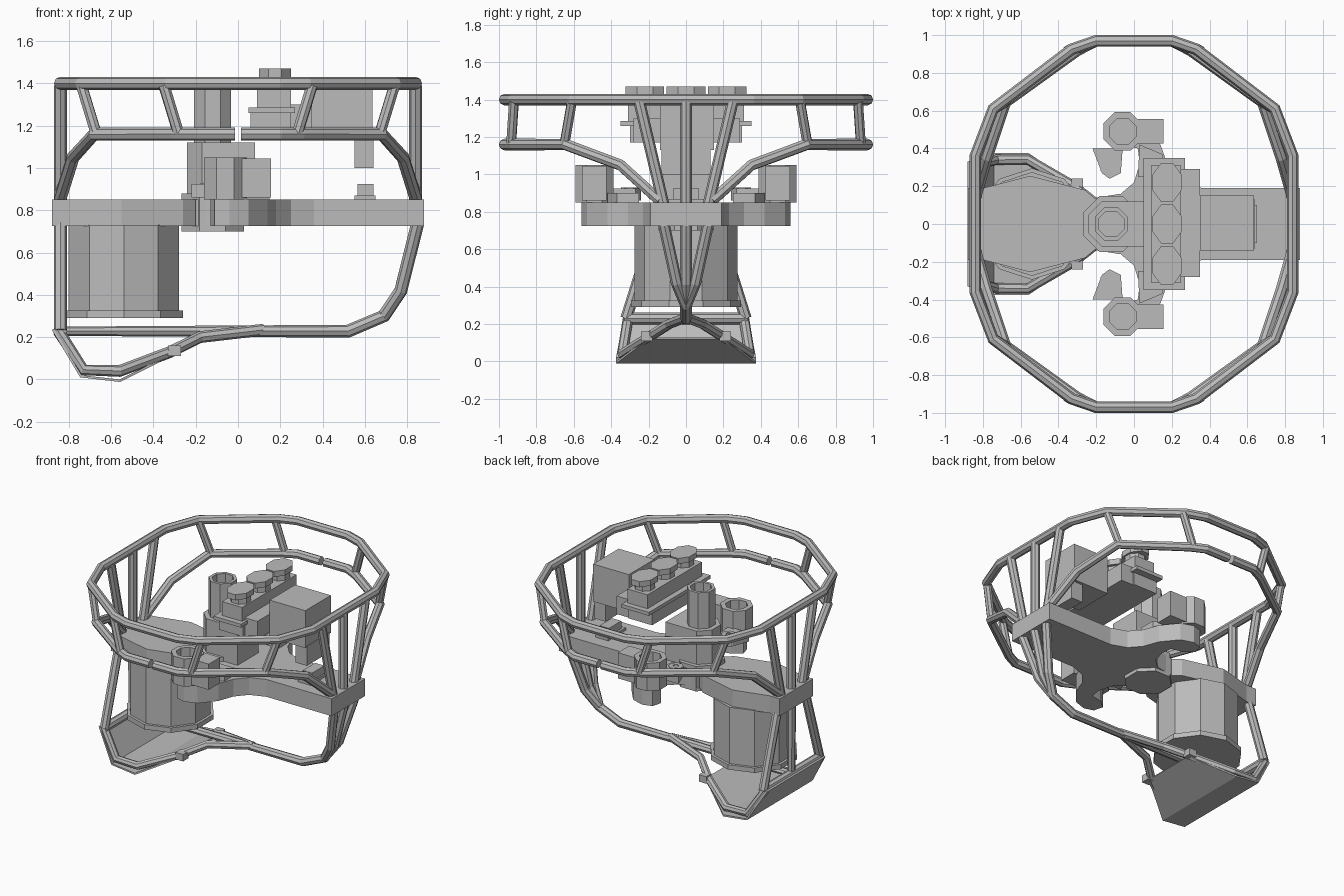
import bpy, bmesh, math
from mathutils import Vector

cube = bpy.data.objects.get("Cube")
if cube:
    bpy.data.objects.remove(cube, do_unlink=True)

grey = bpy.data.materials.new("frame_grey")
GREY = (0.5, 0.5, 0.5, 1)
grey.diffuse_color = GREY
grey.use_nodes = True
grey.node_tree.nodes["Principled BSDF"].inputs["Base Color"].default_value = GREY


def link(name, mesh):
    mesh.materials.clear()
    mesh.materials.append(grey)
    ob = bpy.data.objects.new(name, mesh)
    bpy.context.collection.objects.link(ob)
    return ob


def prism(name, pts, z0, z1, hole=0, depth=0.1):
    """Upright prism; hole gives the wall width of a sunk top."""
    bm = bmesh.new()
    face = bm.faces.new([bm.verts.new((x, y, z0)) for x, y in pts])
    ext = bmesh.ops.extrude_face_region(bm, geom=[face])["geom"]
    verts = [v for v in ext if isinstance(v, bmesh.types.BMVert)]
    bmesh.ops.translate(bm, verts=verts, vec=(0, 0, z1 - z0))
    bmesh.ops.recalc_face_normals(bm, faces=bm.faces[:])
    if hole:
        top = max(bm.faces, key=lambda f: f.calc_center_median().z)
        bmesh.ops.inset_individual(bm, faces=[top], thickness=hole)
        sunk = bmesh.ops.extrude_discrete_faces(bm, faces=[top])["faces"][0]
        bmesh.ops.translate(bm, verts=sunk.verts[:], vec=(0, 0, -depth))
    mesh = bpy.data.meshes.new(name)
    bm.to_mesh(mesh)
    bm.free()
    return link(name, mesh)


def ngon(cx, cy, rx, n=8, ry=None):
    ry = ry or rx
    return [(cx + rx * math.cos((i + .5) * math.tau / n),
             cy + ry * math.sin((i + .5) * math.tau / n)) for i in range(n)]


def box(name, x0, x1, y0, y1, z0, z1):
    return prism(name, [(x0, y0), (x1, y0), (x1, y1), (x0, y1)], z0, z1)


def flip(pts, sx, sy):
    return [(p[0] * sx, p[1] * sy) + tuple(p[2:]) for p in pts]


def tube(name, pts, r=0.031, closed=False):
    """Faceted eight-sided pipe along straight runs."""
    cu = bpy.data.curves.new(name, "CURVE")
    cu.dimensions = "3D"
    cu.bevel_depth, cu.bevel_resolution, cu.use_fill_caps = r, 2, True
    sp = cu.splines.new("POLY")
    sp.points.add(len(pts) - 1)
    for p, co in zip(sp.points, pts):
        p.co = (*co, 1)
    sp.use_cyclic_u, sp.use_smooth = closed, False
    tmp = bpy.data.objects.new(name + "_path", cu)
    bpy.context.collection.objects.link(tmp)
    dg = bpy.context.evaluated_depsgraph_get()
    mesh = bpy.data.meshes.new_from_object(tmp.evaluated_get(dg))
    bpy.data.objects.remove(tmp, do_unlink=True)
    for f in mesh.polygons:
        f.use_smooth = False
    return link(name, mesh)


# Upper guard ring
q = [(0.84, 0.36), (0.745, 0.61), (0.33, 0.925), (0.2, 0.97)]
ring = q + flip(q[::-1], -1, 1) + flip(q, -1, -1) + flip(q[::-1], 1, -1)
tube("upper_ring", [(x, y, 1.4) for x, y in ring], closed=True)

# Lower ring quarters, struts and posts
for sx in (-1, 1):
    for sy in (-1, 1):
        tube("lower_ring", flip([(0.015, 0.97, 1.16), (0.2, 0.97, 1.16), (0.3, 0.92, 1.16),
                                 (0.68, 0.645, 1.16), (0.78, 0.35, 1.05),
                                 (0.84, 0.14, 0.86)], sx, sy))
        tube("front_strut", flip([(0.35, 0.92, 1.39), (0.28, 0.935, 1.16)], sx, sy), 0.027)
        tube("side_strut", flip([(0.74, 0.61, 1.39), (0.67, 0.65, 1.16)], sx, sy), 0.027)
        tube("slanted_post", flip([(0.84, 0.25, 1.39), (0.84, 0.12, 0.84)], sx, sy))
    tube("middle_post", [(sx * 0.84, 0, 1.39), (sx * 0.84, 0, 0.84)])

# Lower keel and its legs
tube("keel", [(0.85, 0, 0.74), (0.77, 0, 0.42), (0.69, 0, 0.3), (0.52, 0, 0.228),
              (-0.84, 0, 0.228), (-0.84, 0, 0.74)])
tube("skid_cross_bar", [(-0.84, -0.33, 0.23), (-0.84, 0.33, 0.23)])
for s in (-1, 1):
    tube("keel_brace", [(0.85, s * 0.12, 0.74), (0.77, s * 0.05, 0.42), (0.69, 0, 0.3)])
    tube("skid_leg", [(-0.84, s * 0.16, 0.74), (-0.84, s * 0.32, 0.23)])
    tube("skid_rail", flip([(0.12, 0, 0.235), (-0.18, 0.09, 0.2), (-0.32, 0.2, 0.13),
                            (-0.56, 0.34, 0.04), (-0.73, 0.34, 0.045),
                            (-0.85, 0.31, 0.23)], 1, s), 0.028)
    box("skid_clip", -0.33, -0.27, s * 0.21 - 0.03, s * 0.21 + 0.03, 0.11, 0.16)

# Curved skid pan under the motor
rows = [(-0.87, 0.24, 0.33), (-0.74, 0.02, 0.375), (-0.56, 0.0, 0.375), (-0.3, 0.13, 0.2)]
bm = bmesh.new()
strip = [[bm.verts.new((x, s * w, z)) for s in (-1, 1)] for x, z, w in rows]
for a, b in zip(strip, strip[1:]):
    bm.faces.new((a[0], a[1], b[1], b[0]))
pan = bpy.data.meshes.new("skid_pan")
bm.to_mesh(pan)
bm.free()
solid = link("skid_pan", pan).modifiers.new("thickness", "SOLIDIFY")
solid.thickness = 0.012
solid.offset = 1

# Main plate with two spread arms
half = [(0.88, 0.19), (0.36, 0.19), (0.25, 0.23), (0.18, 0.31), (0.14, 0.42), (0.05, 0.53),
        (-0.04, 0.56), (-0.11, 0.54), (-0.13, 0.47), (-0.07, 0.42), (0.02, 0.4), (0.03, 0.32),
        (0, 0.22), (-0.07, 0.16), (-0.2, 0.14)]
prism("main_plate", half + flip(half[::-1], 1, -1), 0.725, 0.85)
back = [(-0.88, 0.19), (-0.8, 0.19), (-0.55, 0.255), (-0.26, 0.18), (-0.2, 0.13)]
prism("motor_plate", back + flip(back[::-1], 1, -1), 0.725, 0.85)
prism("hub", ngon(-0.12, 0, 0.16), 0.7, 0.88)

# Drum motor with bottom flange
prism("motor_drum", ngon(-0.54, 0, 0.275, 10), 0.31, 0.73)
prism("motor_flange", ngon(-0.54, 0, 0.295, 10), 0.29, 0.325)

# Side brackets: cup, block and drilled tab
for s in (-1, 1):
    prism("bracket_cup", ngon(-0.06, s * 0.49, 0.11), 0.85, 1.05, 0.035, 0.15)
    box("bracket_block", 0.02, 0.155, s * 0.49 - 0.065, s * 0.49 + 0.065, 0.86, 1.045)
    tab = [(-0.22, 0.4), (-0.06, 0.4), (-0.07, 0.27), (-0.13, 0.24), (-0.17, 0.27)]
    prism("bracket_tab", flip(tab, 1, s), 0.86, 0.925)
    prism("tab_eye", ngon(-0.13, s * 0.3, 0.05), 0.86, 0.93, 0.03, 0.06)
    prism("arm_riser", flip([(0.03, 0.42), (0.15, 0.37), (0.15, 0.25), (0.02, 0.25)], 1, s),
          0.84, 0.9)

# Centre mast with open top, and its foot
prism("mast", ngon(-0.12, 0, 0.095), 0.85, 1.38, 0.022, 0.16)
prism("mast_foot", ngon(-0.12, 0, 0.13), 0.85, 1.12)
box("tower", -0.09, 0.08, -0.12, 0.12, 0.84, 1.12)

# Row of three capped cells on a stepped block
box("cell_base", 0.06, 0.25, -0.3, 0.3, 1.17, 1.265)
box("cell_flange", 0.05, 0.27, -0.35, 0.35, 1.26, 1.285)
box("cell_block", 0.09, 0.25, -0.31, 0.31, 1.28, 1.385)
box("cell_shelf", 0.25, 0.35, -0.28, 0.29, 1.17, 1.3)
for y in (-0.22, 0, 0.22):
    prism("cell_neck", ngon(0.175, y, 0.07), 1.38, 1.435)
    prism("cell_cap", ngon(0.175, y, 0.082, 8, 0.112), 1.43, 1.47)

# Control box with hanging leg and plate stud
box("control_box", 0.35, 0.635, -0.14, 0.15, 1.13, 1.4)
box("control_leg", 0.55, 0.64, -0.13, 0.13, 1.0, 1.14)
box("stud_base", 0.55, 0.65, -0.1, 0.1, 0.84, 0.87)
box("stud", 0.565, 0.64, -0.07, 0.07, 0.86, 0.925)
